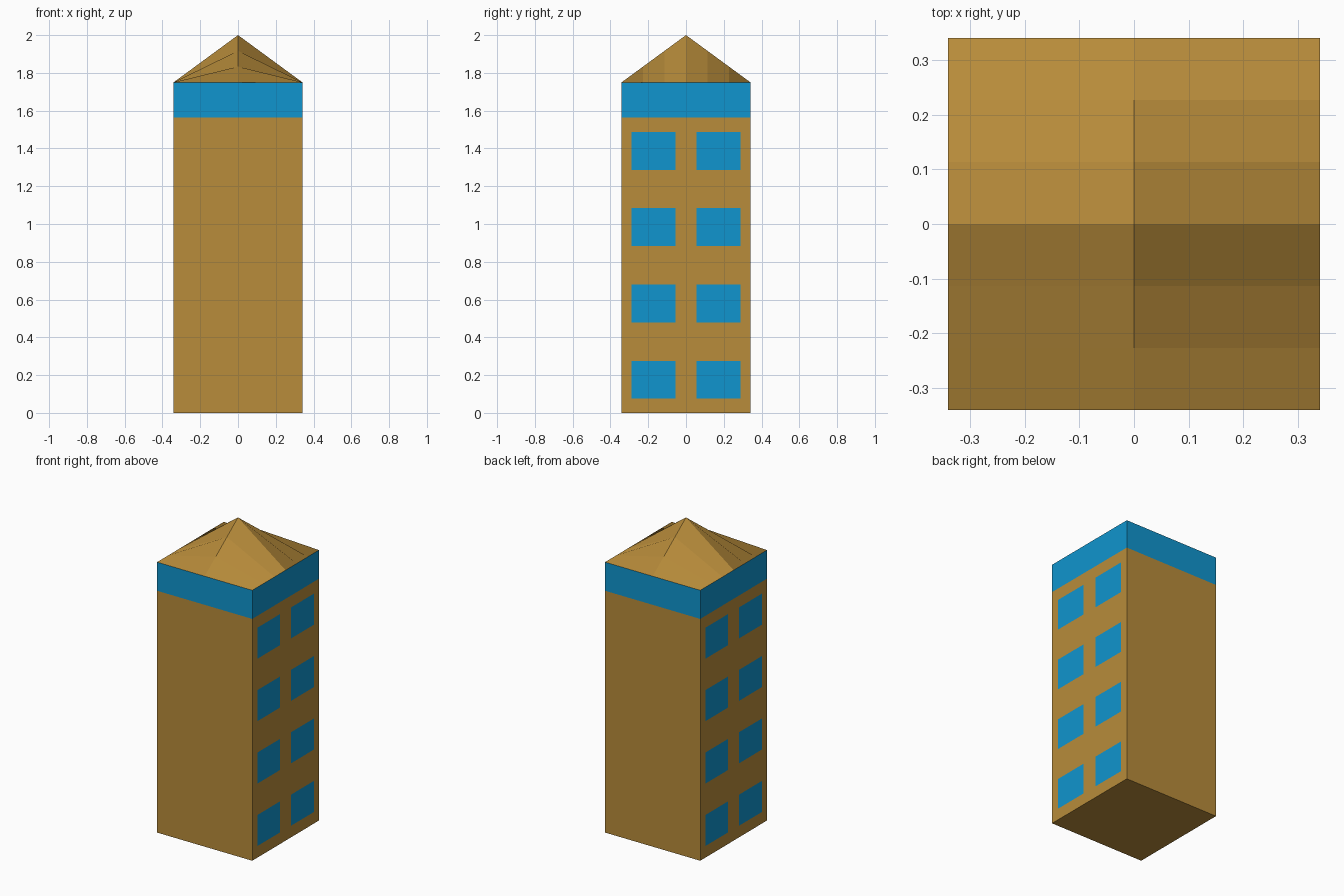
import bpy, bmesh
from math import radians
from mathutils import Matrix

cube = bpy.data.objects.get("Cube")
if cube:
    bpy.data.objects.remove(cube, do_unlink=True)

HALF = 0.341      # half width of the square tower
BAND_Z = 1.565    # bottom of the blue band
EAVES_Z = 1.75
PEAK = 0.25       # roof height above the eaves


def material(name, rgb):
    mat = bpy.data.materials.new(name)
    mat.use_nodes = True
    mat.diffuse_color = (*rgb, 1)
    mat.node_tree.nodes["Principled BSDF"].inputs["Base Color"].default_value = (*rgb, 1)
    return mat


ochre = material("ochre wall", (0.48, 0.263, 0.043))
blue = material("blue glass", (0.005, 0.30, 0.62))


def add_object(name, bm, mats):
    mesh = bpy.data.meshes.new(name)
    bm.to_mesh(mesh)
    bm.free()
    for mat in mats:
        mesh.materials.append(mat)
    obj = bpy.data.objects.new(name, mesh)
    bpy.context.collection.objects.link(obj)


def wall(bm, angle, across, up, windows=False):
    """Front wall cut along the given lines, then turned about z."""
    turn = Matrix.Rotation(radians(angle), 4, 'Z')
    rows = [[bm.verts.new(turn @ Matrix.Translation((u, -HALF, z)).translation)
             for u in across] for z in up]
    for j in range(len(up) - 1):
        for i in range(len(across) - 1):
            face = bm.faces.new((rows[j][i], rows[j][i + 1],
                                 rows[j + 1][i + 1], rows[j + 1][i]))
            face.material_index = int(windows and i % 2 == 1 and j % 2 == 1)


# Tower body: plain front and back, two columns of windows on the sides
plain = [-HALF, HALF]
columns = [-HALF, -0.288, -0.055, 0.055, 0.288, HALF]
levels = [0]
for floor in range(4):
    sill = 0.075 + floor * 0.404
    levels += [sill, sill + 0.201]
levels.append(BAND_Z)

bm = bmesh.new()
for angle in (0, 180):
    wall(bm, angle, plain, [0, BAND_Z])
for angle in (90, 270):
    wall(bm, angle, columns, levels, windows=True)
bm.faces.new([bm.verts.new((x * HALF, y * HALF, 0))
              for x, y in ((-1, -1), (-1, 1), (1, 1), (1, -1))])
add_object("tower_body", bm, [ochre, blue])

# Blue band below the eaves
bm = bmesh.new()
for angle in (0, 90, 180, 270):
    wall(bm, angle, plain, [BAND_Z, EAVES_Z])
add_object("top_band", bm, [blue])

# Peaked roof: straight ribs run from the central ridge to the side eaves
bm = bmesh.new()
bmesh.ops.create_grid(bm, x_segments=2, y_segments=6, size=HALF)
for v in bm.verts:
    v.co.z = EAVES_Z + PEAK * (1 - abs(v.co.x) / HALF) * (1 - abs(v.co.y) / HALF)
add_object("roof", bm, [ochre])
